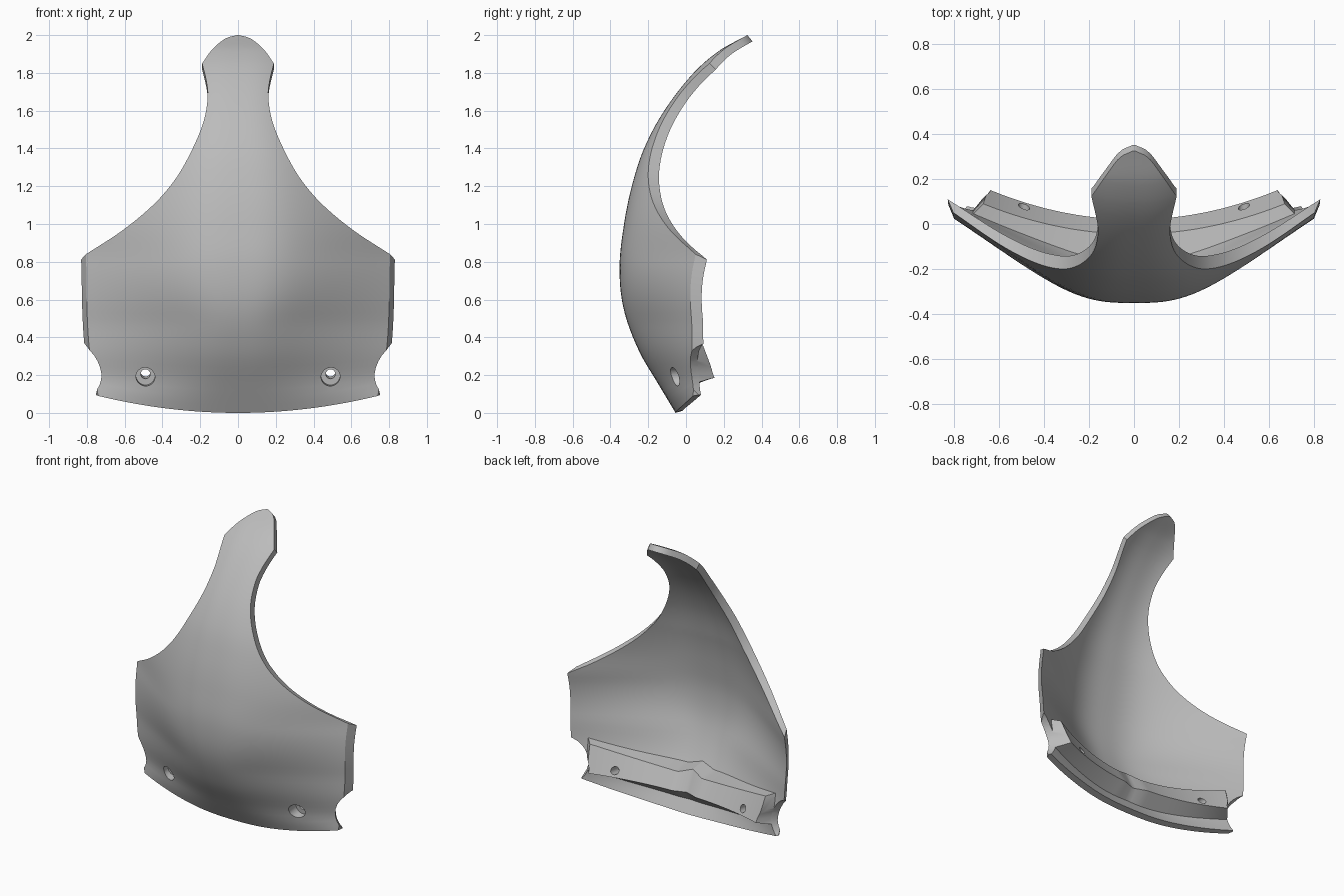
import bpy, bmesh, math
from mathutils import Vector

cube = bpy.data.objects.get("Cube")
if cube:
    bpy.data.objects.remove(cube, do_unlink=True)

grey = bpy.data.materials.new("plain grey")
grey.use_nodes = True
grey.diffuse_color = (0.5, 0.5, 0.5, 1)
grey.node_tree.nodes["Principled BSDF"].inputs["Base Color"].default_value = (0.5, 0.5, 0.5, 1)


def smooth(table, z):
    """Cubic interpolation through (z, value) pairs."""
    z = min(max(z, table[0][0]), table[-1][0])
    i = next(k for k in range(len(table) - 1) if z <= table[k + 1][0])

    def slope(k):
        a, b = table[max(k - 1, 0)], table[min(k + 1, len(table) - 1)]
        return (b[1] - a[1]) / (b[0] - a[0])
    (z0, v0), (z1, v1) = table[i], table[i + 1]
    h = z1 - z0
    t = (z - z0) / h
    return ((2*t**3 - 3*t**2 + 1) * v0 + (t**3 - 2*t**2 + t) * h * slope(i)
            + (3*t**2 - 2*t**3) * v1 + (t**3 - t**2) * h * slope(i + 1))


# Centre line, spread of the sides and roundness of the nose, by height
CENTRE = [(0, -.055), (.15, -.145), (.33, -.25), (.55, -.33), (.77, -.352), (1, -.328),
          (1.2, -.287), (1.4, -.222), (1.6, -.115), (1.8, .04), (1.92, .18), (2, .325)]
SPREAD = [(0, .25), (.09, .3), (.19, .385), (.37, .503), (.5, .58), (.8, .785), (1, .8), (2, .8)]
ROUND = [(0, .08), (.19, .08), (.37, .1), (.5, .12), (.8, .25), (1.2, .25), (1.6, .18), (2, .17)]
# Half widths: straight side, swept shoulder, rounded tip
SIDE = [(.09, .74), (.37, .79), (.84, .805)]
SHOULDER = [(.84, .805), (.96, .62), (1.1, .45), (1.24, .33), (1.4, .24), (1.55, .18),
            (1.68, .16), (1.76, .168), (1.85, .19)]
TIP = [(1.85, .19), (1.92, .14), (1.97, .085), (1.99, .048), (2, .006)]


def front_y(x, z):
    s, r = smooth(SPREAD, z), smooth(ROUND, z)
    return smooth(CENTRE, z) + ((s * abs(x))**3 + r**3)**(1/3) - r


def make(name, bm):
    bmesh.ops.recalc_face_normals(bm, faces=bm.faces)
    me = bpy.data.meshes.new(name)
    bm.to_mesh(me)
    bm.free()
    ob = bpy.data.objects.new(name, me)
    bpy.context.collection.objects.link(ob)
    me.materials.append(grey)
    return ob


def grid_faces(bm, rows):
    for a, b in zip(rows, rows[1:]):
        for i in range(len(a) - 1):
            bm.faces.new((a[i], a[i + 1], b[i + 1], b[i]))


# Shield: front skin, back skin and the rim joining them
def build_shield():
    bm = bmesh.new()
    edge = []
    for table, n in ((SIDE, 22), (SHOULDER, 34), (TIP, 14)):
        lo, hi = table[0][0], table[-1][0]
        for k in range(n):
            z = lo + (hi - lo) * k / n
            edge.append((z, smooth(table, z)))
    edge.append(TIP[-1])
    cols = 48
    front, back = [], []
    for ze, w in edge:
        f, b = [], []
        for i in range(cols + 1):
            u = 2 * i / cols - 1
            x = u * w
            z = ze - .09 * (1 - u*u) * max(0, 1 - (ze - .09) / .5)
            y = front_y(x, z)
            f.append(bm.verts.new((x, y, z)))
            flare = .025 * (x / .8)**3 if ze < 1.2 else 0
            drop = -.033 * min(1, max(0, (z - .5) / .4)) + .012 * max(0, 1 - z / .3)
            depth = .06 - .033 * max(0, (z - 1.2) / .8) - .02 * max(0, 1 - z / .3)
            b.append(bm.verts.new((x + flare, y + depth, z + drop)))
        front.append(f)
        back.append(b)
    grid_faces(bm, front)
    grid_faces(bm, back)
    for side in (0, -1):
        grid_faces(bm, [[r[side] for r in front], [r[side] for r in back]])
    for row in (0, -1):
        grid_faces(bm, [front[row], back[row]])
    return make("shield", bm)


# Mounting rail: a wedge section swept across the back of the lower edge
def build_rail():
    bm = bmesh.new()
    loops = []
    n = 60
    for i in range(n + 1):
        x = (2 * i / n - 1) * .73
        xl, xa = x * .92, x * .89
        peak = .03 * max(0, 1 - abs(x) / .1)
        top = .29 + .08 * (x / .7)**2 + peak
        apex = .02 + .32 * xa * xa - peak
        low = .075 + .09 * (x / .74)**2
        section = [(x, front_y(x, top) + .03, top),
                   (xl, max(apex - .065, front_y(xl, top) + .055), top - .02),
                   (xa, apex, .165 + .02 * (x / .7)**2),
                   (x, front_y(x, low) + .025, low)]
        loops.append([bm.verts.new(p) for p in section])
    for a, b in zip(loops, loops[1:]):
        for k in range(4):
            bm.faces.new((a[k], a[(k + 1) % 4], b[(k + 1) % 4], b[k]))
    bm.faces.new(loops[0])
    bm.faces.new(loops[-1])
    return make("mounting_rail", bm)


def cylinder(name, centre, axis, radius, length, sides=32):
    bm = bmesh.new()
    bmesh.ops.create_cone(bm, cap_ends=True, segments=sides, radius1=radius,
                          radius2=radius, depth=length)
    ob = make(name, bm)
    ob.rotation_mode = 'QUATERNION'
    ob.rotation_quaternion = Vector(axis).to_track_quat('Z', 'Y')
    ob.location = centre
    ob.hide_render = True
    return ob


shield, rail = build_shield(), build_rail()

# Bolt holes, countersunk from the front, and the scoops in the lower sides
cutters = []
for s in (-1, 1):
    cutters += [cylinder("bolt_cutter", (s * .49, 0, .205), (0, 1, .15), .025, .8),
                cylinder("head_cutter", (s * .49, -.12, .185), (0, 1, .1), .05, .25),
                cylinder("scoop_cutter", (s * .925, .03, .21), (-s * .57, .8, 0), .165, .8)]

for ob in (shield, rail):
    bpy.context.view_layer.objects.active = ob
    for c in cutters:
        m = ob.modifiers.new("cut", 'BOOLEAN')
        m.operation, m.solver, m.object = 'DIFFERENCE', 'EXACT', c
        bpy.ops.object.modifier_apply(modifier=m.name)
for c in cutters:
    bpy.data.objects.remove(c, do_unlink=True)

bpy.ops.object.select_all(action='DESELECT')
for ob in (shield, rail):
    ob.select_set(True)
bpy.ops.object.shade_smooth_by_angle(angle=math.radians(30))
